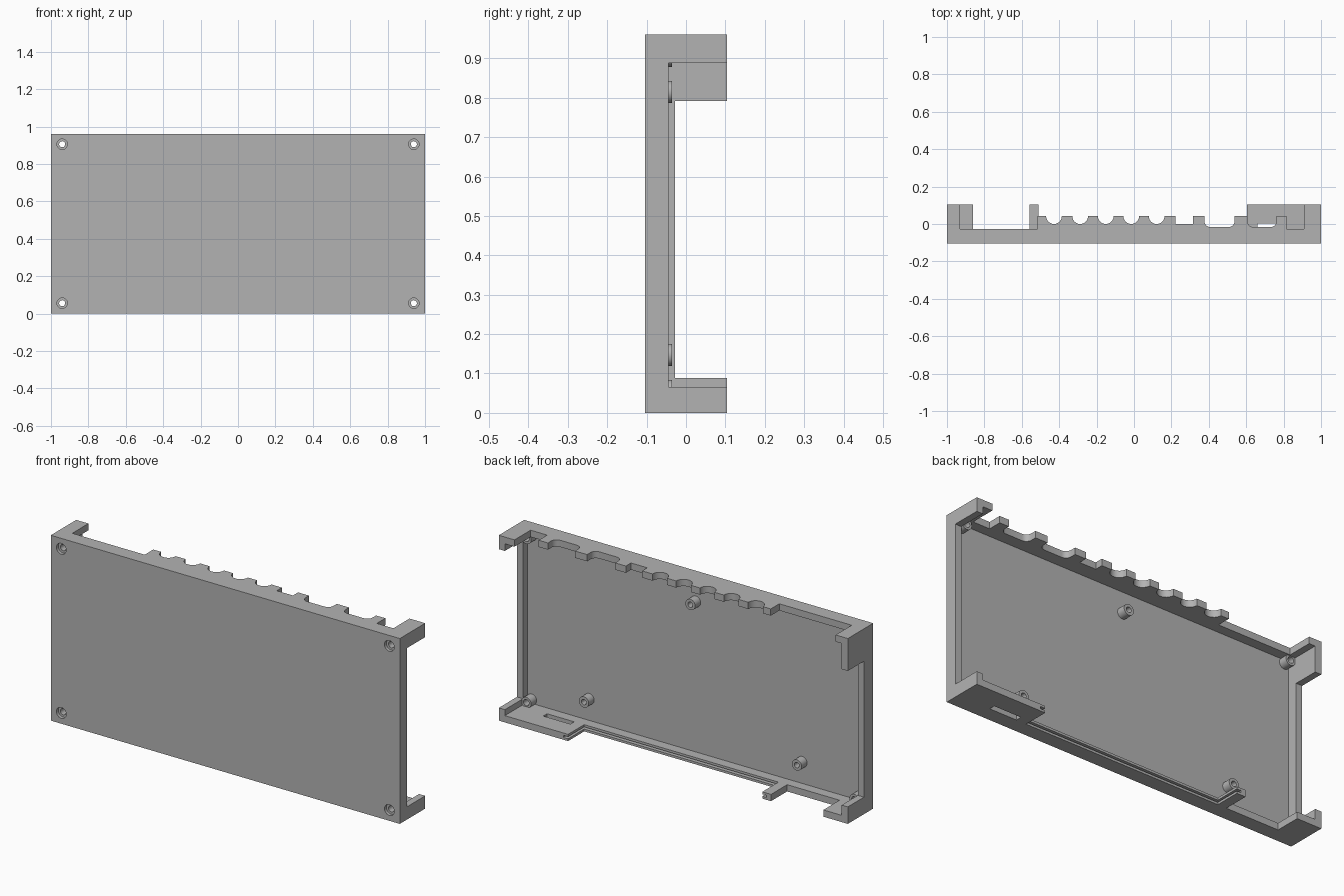
import bpy, bmesh, math
from mathutils import Vector

if "Cube" in bpy.data.objects:
    bpy.data.objects.remove(bpy.data.objects["Cube"])

BACK, RIM, LOW, FLOOR, FRONT = 0.104, -0.028, -0.045, -0.08, -0.104
H, T = 0.96, 0.035          # overall height, wall thickness

grey = bpy.data.materials.new("light_grey")
grey.diffuse_color = (0.45, 0.45, 0.45, 1)
grey.use_nodes = True
grey.node_tree.nodes["Principled BSDF"].inputs["Base Color"].default_value = grey.diffuse_color


def finish(name, bm):
    bmesh.ops.recalc_face_normals(bm, faces=bm.faces)
    me = bpy.data.meshes.new(name)
    bm.to_mesh(me)
    bm.free()
    me.materials.append(grey)
    ob = bpy.data.objects.new(name, me)
    bpy.context.collection.objects.link(ob)
    return ob


def extrude(name, pts, depth):
    """Extrude a closed outline of 3D points along a vector."""
    bm = bmesh.new()
    f = bm.faces.new([bm.verts.new(p) for p in pts])
    r = bmesh.ops.extrude_face_region(bm, geom=[f])
    vs = [v for v in r["geom"] if isinstance(v, bmesh.types.BMVert)]
    bmesh.ops.translate(bm, verts=vs, vec=Vector(depth))
    return finish(name, bm)


def box(name, x0, x1, y0, y1, z0, z1):
    return extrude(name, [(x0, y0, z0), (x1, y0, z0), (x1, y1, z0), (x0, y1, z0)],
                   (0, 0, z1 - z0))


def lathe(name, profile, x, z, n=32):
    """Spin a closed (radius, y) profile around the y direction."""
    bm = bmesh.new()
    rings = [[bm.verts.new((x + r * math.cos(2 * math.pi * i / n), y,
                            z + r * math.sin(2 * math.pi * i / n)))
              for i in range(n)] for r, y in profile]
    for a, b in zip(rings, rings[1:] + rings[:1]):
        for i in range(n):
            j = (i + 1) % n
            bm.faces.new((a[i], a[j], b[j], b[i]))
    return finish(name, bm)


def cylinder(name, r, y0, y1, x, z, n=32):
    return extrude(name, [(x + r * math.cos(2 * math.pi * i / n), y0,
                           z + r * math.sin(2 * math.pi * i / n)) for i in range(n)],
                   (0, y1 - y0, 0))


def cut(target, cutter):
    m = target.modifiers.new("cut", "BOOLEAN")
    m.operation, m.solver, m.object = "DIFFERENCE", "EXACT", cutter
    bpy.context.view_layer.objects.active = target
    bpy.ops.object.modifier_apply(modifier=m.name)
    bpy.data.objects.remove(cutter)


def smooth(ob):
    bpy.ops.object.select_all(action="DESELECT")
    ob.select_set(True)
    bpy.context.view_layer.objects.active = ob
    bpy.ops.object.shade_smooth_by_angle(angle=math.radians(30))


# Front plate with counterbored screw holes
plate = box("front_plate", -1, 1, FRONT, FLOOR, 0, H)
corners = [(sx * 0.94, z) for sx in (-1, 1) for z in (0.056, 0.906)]
for x, z in corners:
    cut(plate, cylinder("bore", 0.028, FRONT - 0.02, FRONT + 0.016, x, z))
    cut(plate, cylinder("hole", 0.016, FRONT - 0.02, FLOOR + 0.02, x, z))
smooth(plate)

# Standoffs: four hollow corner posts and three board posts
posts = corners + [(0.0, 0.815), (0.61, 0.147), (-0.61, 0.147)]
for x, z in posts:
    hole = 0.016 if (x, z) in corners else 0.014
    smooth(lathe("standoff", [(0.028, FLOOR), (0.028, -0.035),
                              (hole, -0.035), (hole, FLOOR)], x, z))

# Side walls: low rim in the middle, raised at both corners
def side_wall(name, x, low, z_bottom, z_top):
    yz = [(FLOOR, T), (BACK, T), (BACK, z_bottom), (low, z_bottom),
          (low, z_top), (BACK, z_top), (BACK, H - T), (FLOOR, H - T)]
    extrude(name, [(x, y, z) for y, z in yz], (T, 0, 0))


side_wall("left_wall", -1, RIM, 0.088, 0.792)
side_wall("right_wall", 1 - T, LOW, 0.066, 0.888)

# Top wall: raised corners and a toothed edge with port cutouts
TOOTH = 0.042
top = [(-1, FLOOR), (-1, BACK), (-0.93, BACK), (-0.93, RIM), (-0.515, RIM), (-0.515, TOOTH)]
for cx in (-0.428, -0.288, -0.151, -0.015, 0.121):
    top += [(cx - 0.042 * math.cos(math.pi * i / 12),
             TOOTH - 0.042 * math.sin(math.pi * i / 12)) for i in range(13)]
top += [(0.222, TOOTH), (0.222, 0), (0.315, 0), (0.315, TOOTH)]
for x0, x1 in ((0.377, 0.537), (0.607, 0.762)):
    r = 0.03
    arc = [(r * math.sin(math.pi * i / 12), r * (1 - math.cos(math.pi * i / 12)))
           for i in range(7)]
    top += [(x0, TOOTH)]
    top += [(x0 + r - a, -0.016 + b) for a, b in reversed(arc)]
    top += [(x1 - r + a, -0.016 + b) for a, b in arc]
    top += [(x1, TOOTH)]
top += [(0.815, TOOTH), (0.815, RIM), (0.91, RIM), (0.91, BACK), (1, BACK), (1, FLOOR)]
smooth(extrude("top_wall", [(x, y, H - T) for x, y in top], (0, 0, T)))

# Bottom wall: corner, prong, low rim and wide slotted tab
bottom = [(-1, FLOOR), (-1, BACK), (-0.86, BACK), (-0.86, RIM), (-0.56, RIM),
          (-0.56, BACK), (-0.51, BACK), (-0.51, RIM), (0.603, RIM), (0.603, BACK),
          (1, BACK), (1, FLOOR)]
wall = extrude("bottom_wall", [(x, y, 0) for x, y in bottom], (0, 0, T))
cut(wall, box("slot", 0.66, 0.815, -0.027, 0.004, -0.05, 0.1))
# Groove running along the rim between prong and tab
cut(wall, box("groove", -0.535, 0.63, -0.05, 0.2, 0.012, 0.023))
